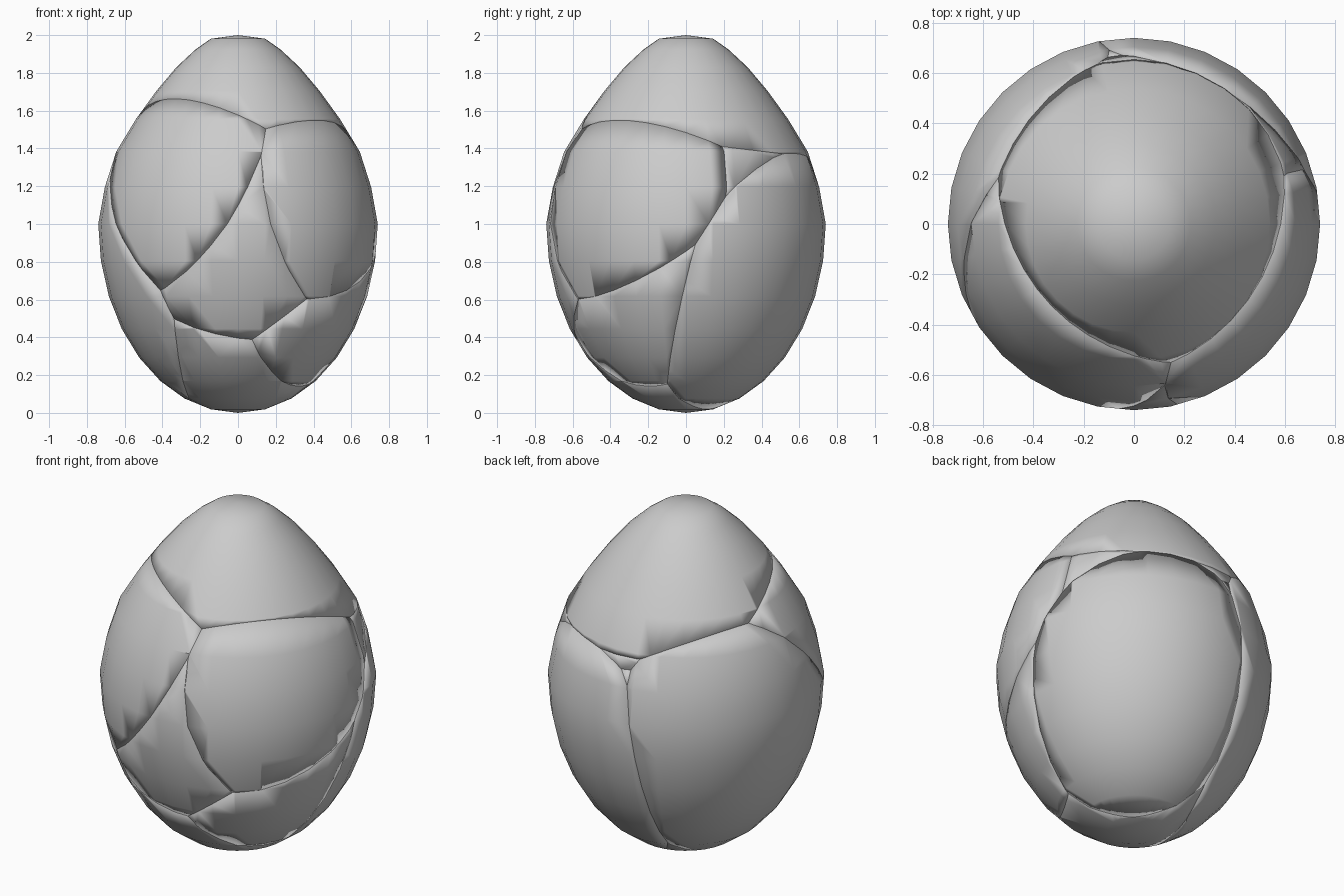
import bpy, bmesh, math
from mathutils import Vector

if "Cube" in bpy.data.objects:
    bpy.data.objects.remove(bpy.data.objects["Cube"])

SEGMENTS, RINGS, RADIUS = 32, 16, 0.74
# ring radii of the tapered upper half, from just above the middle to just below the tip
UPPER = [0.705, 0.645, 0.54, 0.43, 0.325, 0.225, 0.144]

# each shard owns the region where direction . p + offset is the largest,
# which gives flat cracks between neighbouring shards
SHARDS = {
    "tip_shard":          ((0, 0, 0), 0),
    "front_left_shard":   ((-0.30, -0.28, -0.50), 0.642),
    "front_right_shard":  ((0.30, -0.26, -0.62), 0.745),
    "back_left_shard":    ((-0.57, 0.19, -0.946), 1.08),
    "back_sliver_shard":  ((0, -0.084, -0.70), 1.003),
    "back_right_shard":   ((0.25, 0.42, -1.06), 1.14),
    "lower_right_shard":  ((0.17, -0.04, -0.93), 1.105),
    "lower_front_shard":  ((-0.05, 0.09, -0.948), 1.203),
}


def egg():
    """Whole egg as a lathed profile."""
    bm = bmesh.new()
    bottom = bm.verts.new((0, 0, 0))
    tip = bm.verts.new((0, 0, 2))
    loops = []
    for i in range(1, RINGS):
        a = math.pi * i / RINGS
        r = RADIUS * math.sin(a) if i <= RINGS // 2 else UPPER[i - RINGS // 2 - 1]
        z = 1 - math.cos(a)
        loops.append([bm.verts.new((r * math.cos(t), r * math.sin(t), z))
                      for t in (2 * math.pi * k / SEGMENTS for k in range(SEGMENTS))])
    for k in range(SEGMENTS):
        n = (k + 1) % SEGMENTS
        bm.faces.new((bottom, loops[0][n], loops[0][k]))
        bm.faces.new((tip, loops[-1][k], loops[-1][n]))
        for lo, hi in zip(loops, loops[1:]):
            bm.faces.new((lo[k], lo[n], hi[n], hi[k]))
    return bm


def cut(bm, normal, offset):
    """Keep the side where normal . p + offset > 0 and close the cut."""
    res = bmesh.ops.bisect_plane(
        bm, geom=bm.verts[:] + bm.edges[:] + bm.faces[:], dist=1e-5,
        plane_co=normal * (-offset / normal.length_squared),
        plane_no=normal.normalized(), clear_inner=True)
    edges = [e for e in res["geom_cut"]
             if isinstance(e, bmesh.types.BMEdge) and e.is_valid and e.is_boundary]
    if edges:
        bmesh.ops.holes_fill(bm, edges=edges, sides=0)


# cut one closed shard per region
for name, (direction, offset) in SHARDS.items():
    bm = egg()
    for other, (direction2, offset2) in SHARDS.items():
        if other != name:
            cut(bm, Vector(direction) - Vector(direction2), offset - offset2)
    bmesh.ops.recalc_face_normals(bm, faces=bm.faces[:])
    for f in bm.faces:
        f.smooth = True
    mesh = bpy.data.meshes.new(name)
    bm.to_mesh(mesh)
    bm.free()
    bpy.context.collection.objects.link(bpy.data.objects.new(name, mesh))
